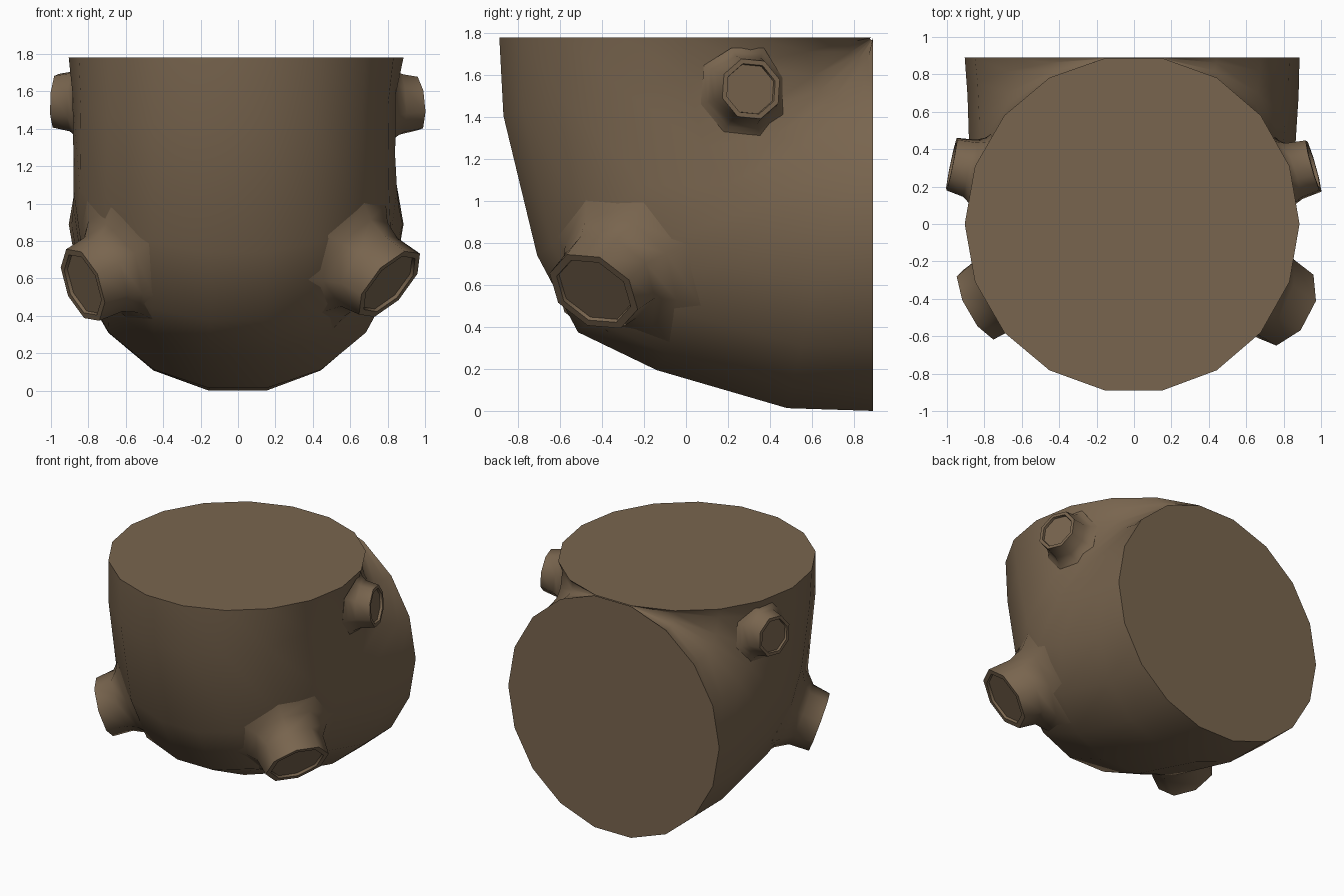
import bpy, bmesh, math
from mathutils import Vector
from mathutils.bvhtree import BVHTree

if "Cube" in bpy.data.objects:
    bpy.data.objects.remove(bpy.data.objects["Cube"])

bark = bpy.data.materials.new("brown bark")
bark.diffuse_color = (0.19, 0.13, 0.077, 1)
bark.use_nodes = True
bark.node_tree.nodes["Principled BSDF"].inputs["Base Color"].default_value = bark.diffuse_color


def loft(name, rings):
    """Skin a list of equal-sized point rings and cap both ends."""
    bm = bmesh.new()
    vs = [[bm.verts.new(p) for p in r] for r in rings]
    n = len(vs[0])
    for a, b in zip(vs, vs[1:]):
        for i in range(n):
            j = (i + 1) % n
            bm.faces.new((a[i], a[j], b[j], b[i]))
    bm.faces.new(vs[0])
    bm.faces.new(vs[-1])
    bmesh.ops.recalc_face_normals(bm, faces=bm.faces)
    me = bpy.data.meshes.new(name)
    bm.to_mesh(me)
    bm.free()
    me.materials.append(bark)
    ob = bpy.data.objects.new(name, me)
    bpy.context.collection.objects.link(ob)
    bpy.ops.object.select_all(action='DESELECT')
    ob.select_set(True)
    bpy.context.view_layer.objects.active = ob
    bpy.ops.object.shade_smooth_by_angle(angle=math.radians(50))
    return ob


# Elbow trunk: sections swing about the corner where the two end discs meet
SIDES = 18
PIVOT_Y, PIVOT_Z = 0.89, 1.78
# angle, depth, left and right half widths, shoulder bulge
sections = [(0, 1.78, 0.905, 0.885, 0), (12, 1.81, 0.885, 0.845, 0.025),
            (33, 1.915, 0.88, 0.84, 0.055), (45, 1.995, 0.88, 0.85, 0.055),
            (57, 1.90, 0.88, 0.86, 0.04), (77, 1.825, 0.89, 0.88, 0.015),
            (90, 1.78, 0.905, 0.885, 0)]
rings = []
for deg, depth, left, right, bulge in sections:
    a = math.radians(deg)
    ring = []
    for i in range(SIDES):
        t = 2 * math.pi * (i + 0.5) / SIDES
        k = 1 + (bulge * math.sin(2 * t) ** 2 if math.cos(t) > 0 else 0)
        d = depth / 2 * (1 + k * math.cos(t)) if deg not in (0, 90) else 0.89 + 0.903 * math.cos(t)
        d = max(d, 0.004)
        ring.append(((right if math.sin(t) > 0 else left) * k * math.sin(t),
                     PIVOT_Y - d * math.cos(a), PIVOT_Z - d * math.sin(a)))
    rings.append(ring)
trunk = loft("trunk", rings)
surface = BVHTree.FromPolygons([v.co for v in trunk.data.vertices],
                               [p.vertices[:] for p in trunk.data.polygons])


# Hollow branch stubs: base flares onto the trunk, octagonal rim, shallow recess
def stub(name, centre, normal, radius, flare, neck):
    n = Vector(normal).normalized()
    u = n.cross(Vector((0, 0, 1))).normalized()
    v = n.cross(u)
    c = Vector(centre)
    spokes = [u * math.cos(k * math.pi / 4 + 0.3) + v * math.sin(k * math.pi / 4 + 0.3)
              for k in range(8)]
    root = surface.find_nearest(c)[0]
    rim = [c + s * radius for s in spokes]
    start = root.lerp(c - n * neck, 0.5)
    base, mid, low, sunk = [], [], [], []
    for s in spokes:
        p = surface.find_nearest(start + s * radius * flare)[0]
        p.z = min(p.z, 1.73)
        foot = surface.find_nearest(start + s * radius * 1.25)[0]
        inner = c - n * neck + s * radius * 1.03
        sunk.append(p.lerp(root, 0.15) - (p - Vector((0, 0.3, 0.95))).normalized() * 0.04)
        base.append(p)
        low.append(p.lerp(foot, 0.5).lerp(inner, 0.2))
        mid.append(foot.lerp(inner, 0.6))
    lip = [c + s * radius * 0.84 for s in spokes]
    floor = [c - n * 0.018 + s * radius * 0.82 for s in spokes]
    loft(name, [sunk, base, low, mid, rim, lip, floor])


stub("lower_right_stub", (0.81, -0.44, 0.57), (0.67, -0.40, -0.60), 0.232, 2.0, 0.08)
stub("lower_left_stub", (-0.83, -0.43, 0.565), (-0.83, -0.45, -0.33), 0.212, 2.0, 0.08)
stub("upper_right_stub", (0.96, 0.31, 1.535), (0.95, 0.27, 0.08), 0.15, 1.5, 0.06)
stub("upper_left_stub", (-0.975, 0.32, 1.55), (-0.97, 0.20, 0.05), 0.15, 1.5, 0.06)
